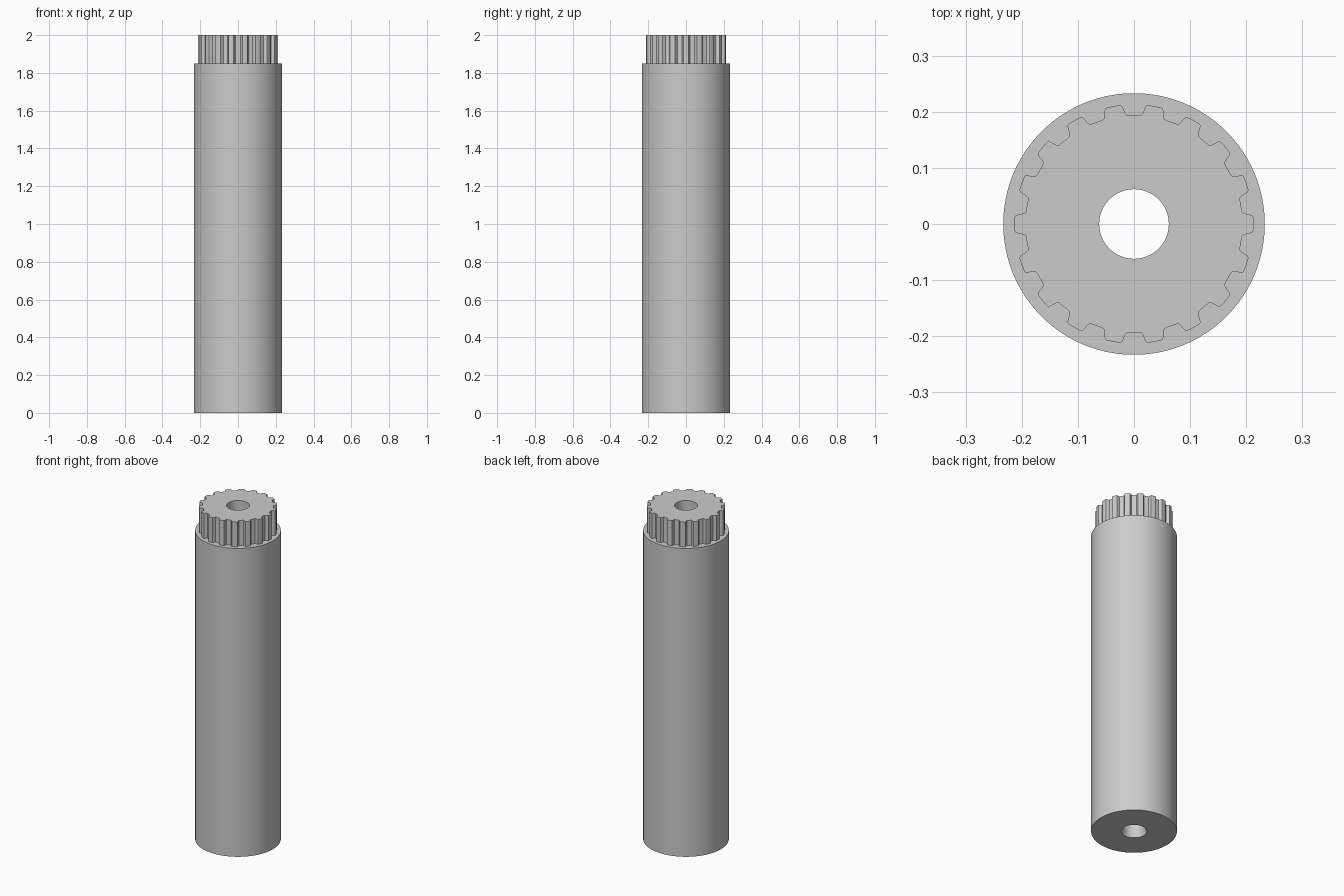
import bpy, bmesh, math

if "Cube" in bpy.data.objects:
    bpy.data.objects.remove(bpy.data.objects["Cube"])

TEETH = 18
# half tooth outline: (degrees from the tooth centre, radius)
HALF = [(1.8, .213), (3.3, .213), (3.9, .2122), (4.4, .2095),
        (5.3, .1995), (5.7, .1962), (6.3, .1942), (8.2, .1935)]

# full gear outline as (angle, radius)
outline = []
for t in range(TEETH):
    tooth = [(-a, r) for a, r in reversed(HALF)] + [(0, .213)] + HALF + [(10, .1935)]
    outline += [(math.radians(20 * t + a), r) for a, r in tooth]

# stacked rings: (radius, height); radius None follows the gear outline
RINGS = [(.070, 0), (.233, 0), (.233, 1.85), (None, 1.85),
         (None, 2), (.062, 2), (.062, .02)]

bm = bmesh.new()
rings = []
for radius, z in RINGS:
    rings.append([bm.verts.new(((radius or r) * math.cos(a), (radius or r) * math.sin(a), z))
                  for a, r in outline])

# join each ring to the next, closing back through the countersunk bore
n = len(outline)
for k, low in enumerate(rings):
    high = rings[(k + 1) % len(rings)]
    for i in range(n):
        j = (i + 1) % n
        bm.faces.new((low[i], low[j], high[j], high[i]))
bmesh.ops.recalc_face_normals(bm, faces=bm.faces)

mesh = bpy.data.meshes.new("splined_shaft")
bm.to_mesh(mesh)
bm.free()
shaft = bpy.data.objects.new("splined_shaft", mesh)
bpy.context.collection.objects.link(shaft)

# single grey metal
grey = bpy.data.materials.new("grey_metal")
grey.diffuse_color = (.6, .6, .6, 1)
grey.use_nodes = True
grey.node_tree.nodes["Principled BSDF"].inputs["Base Color"].default_value = grey.diffuse_color
mesh.materials.append(grey)

bpy.context.view_layer.objects.active = shaft
shaft.select_set(True)
bpy.ops.object.shade_smooth_by_angle(angle=math.radians(30))
